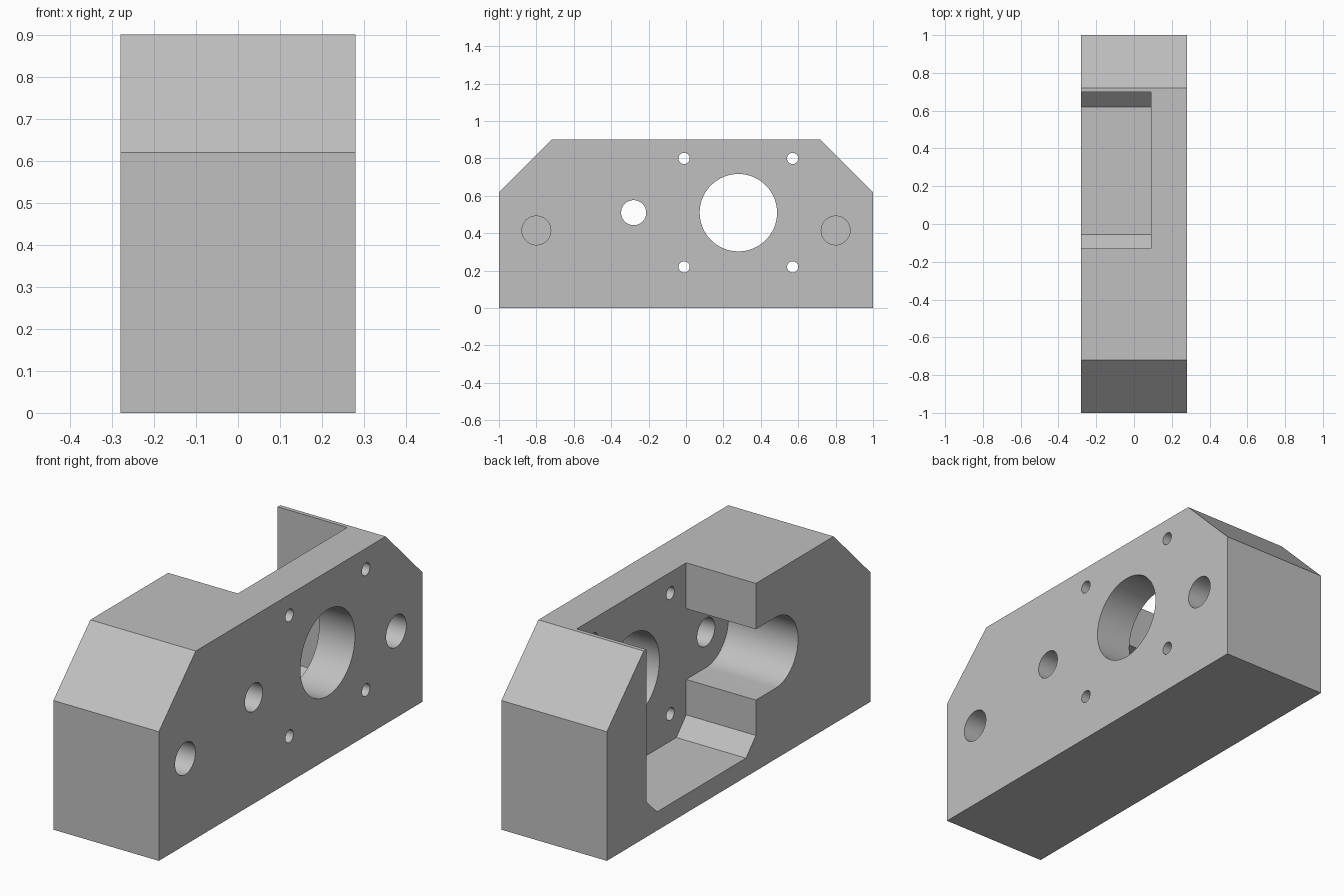
import bpy
import bmesh
from math import cos, sin, pi

default = bpy.data.objects.get("Cube")
if default:
    bpy.data.objects.remove(default, do_unlink=True)

HALF = 0.28        # half thickness of the block
WEB = 0.09         # inner face of the thin wall
OUT = 0.05         # overshoot of the cutters
AXIS = 0.51        # height of the main bores

grey = bpy.data.materials.new("light_grey")
grey.use_nodes = True
colour = (0.53, 0.53, 0.53, 1)
grey.diffuse_color = colour
grey.node_tree.nodes["Principled BSDF"].inputs["Base Color"].default_value = colour


def prism(name, profile, x0, x1):
    """Extrude a (y, z) outline along x."""
    bm = bmesh.new()
    face = bm.faces.new([bm.verts.new((x0, y, z)) for y, z in profile])
    moved = bmesh.ops.extrude_face_region(bm, geom=[face])["geom"]
    verts = [v for v in moved if isinstance(v, bmesh.types.BMVert)]
    bmesh.ops.translate(bm, verts=verts, vec=(x1 - x0, 0, 0))
    bmesh.ops.recalc_face_normals(bm, faces=bm.faces)
    mesh = bpy.data.meshes.new(name)
    bm.to_mesh(mesh)
    bm.free()
    mesh.materials.append(grey)
    obj = bpy.data.objects.new(name, mesh)
    bpy.context.scene.collection.objects.link(obj)
    return obj


def arc(y, z, r, start, end, steps):
    angles = [start + (end - start) * i / steps for i in range(steps + 1)]
    return [(y + r * cos(a), z + r * sin(a)) for a in angles]


def circle(y, z, r):
    return arc(y, z, r, 0, 2 * pi, 64)[:-1]


# Block with bevelled upper ends
block = prism("mounting_block", [(-1, 0), (1, 0), (1, 0.62), (0.72, 0.9),
                                 (-0.72, 0.9), (-1, 0.62)], -HALF, HALF)


def cut(name, profile, x0, x1):
    cutter = prism(name, profile, x0, x1)
    cutter.hide_render = True
    mod = block.modifiers.new(name, "BOOLEAN")
    mod.operation = "DIFFERENCE"
    mod.solver = "EXACT"
    mod.object = cutter
    bpy.ops.object.modifier_apply(modifier=name)
    bpy.data.objects.remove(cutter, do_unlink=True)


bpy.ops.object.select_all(action="DESELECT")
bpy.context.view_layer.objects.active = block
block.select_set(True)

# Pocket open to the top and one side, with bevelled lower corners
cut("pocket", [(-0.13, 1), (-0.13, 0.17), (-0.055, 0.09), (0.62, 0.09),
               (0.7, 0.17), (0.7, 1)], -HALF - OUT, WEB)

# Round-ended slot running into the pocket
cut("slot", [(0, AXIS - 0.17)] + [(0, AXIS + 0.17)]
    + arc(-0.28, AXIS, 0.17, pi / 2, 3 * pi / 2, 32), -HALF - OUT, WEB)

# Through holes in the thin wall
cut("large_bore", circle(0.28, AXIS, 0.207), 0, HALF + OUT)
cut("shaft_hole", circle(-0.28, AXIS, 0.067), 0, HALF + OUT)
for y in (-0.01, 0.57):
    for z in (0.22, 0.8):
        cut("screw_hole", circle(y, z, 0.03), 0, HALF + OUT)

# Blind holes near both ends
for side in (-1, 1):
    cut("blind_hole", circle(side * 0.8, 0.415, 0.077), -0.09, HALF + OUT)

bpy.ops.object.shade_smooth_by_angle(angle=pi / 6)
